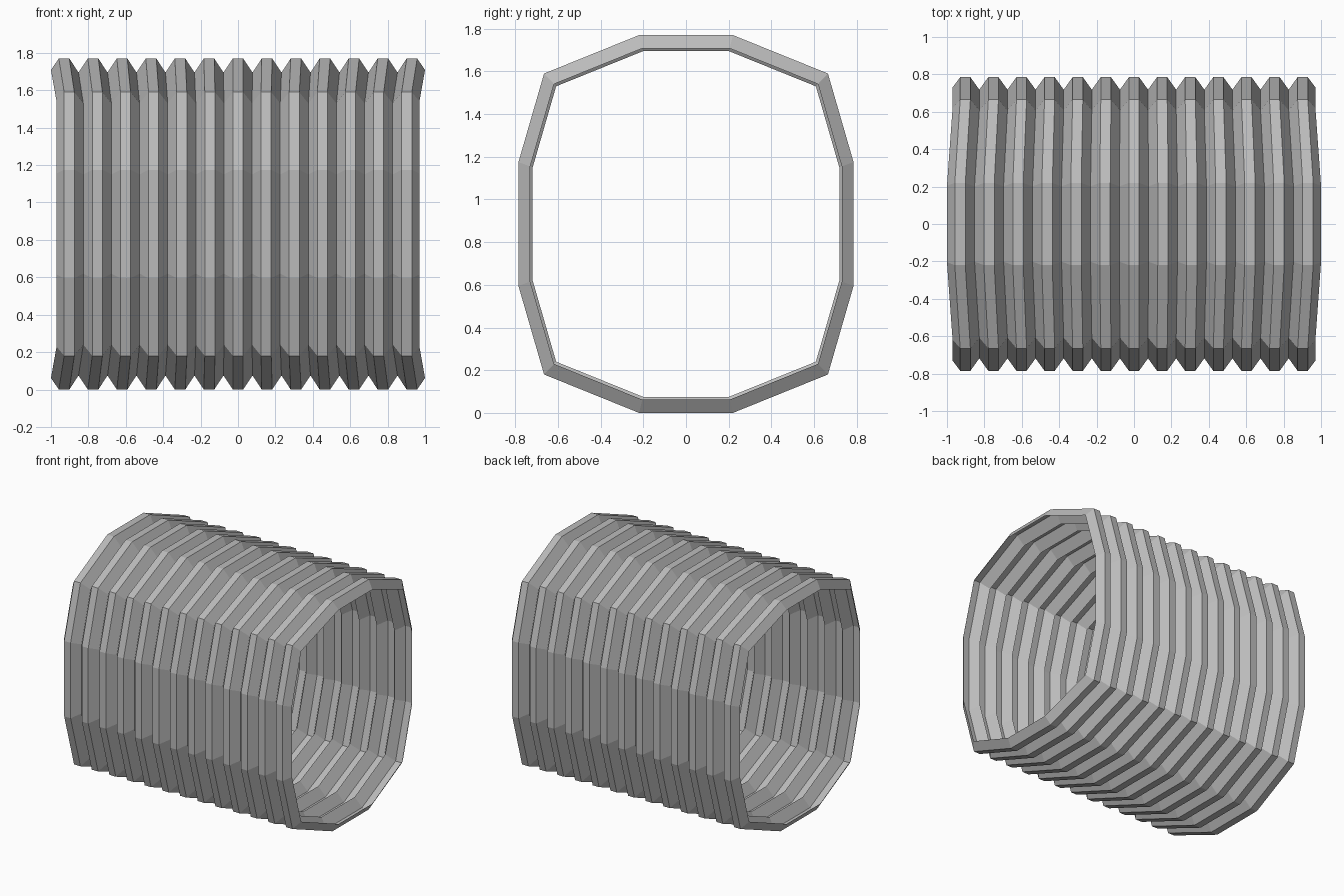
import bpy
import bmesh

if "Cube" in bpy.data.objects:
    bpy.data.objects.remove(bpy.data.objects["Cube"], do_unlink=True)

# Plain grey material
grey = bpy.data.materials.new("plain_grey")
grey.use_nodes = True
colour = (0.5, 0.5, 0.5, 1)
grey.diffuse_color = colour
grey.node_tree.nodes["Principled BSDF"].inputs["Base Color"].default_value = colour

# Twelve-sided cross-section, mirrored from one quarter (y, z about the axis)
MID = 0.885
quarter = [(0.785, 0.29), (0.665, 0.705), (0.22, MID)]
half = quarter + [(-y, z) for y, z in reversed(quarter)]
section = half + [(-y, -z) for y, z in half]

# Lengthwise profile: flat crests with V-shaped valleys between them
RIDGES, PITCH, CREST = 13, 0.155, 0.028
END, VALLEY = 0.93, 0.915
profile = [(-1.0, END)]
for i in range(RIDGES):
    x = (i - (RIDGES - 1) / 2) * PITCH
    profile += [(x - CREST, 1.0), (x + CREST, 1.0)]
    if i < RIDGES - 1:
        profile.append((x + PITCH / 2, VALLEY))
profile.append((1.0, END))

# Loft the rings; the sides are slightly shorter than the top and bottom
bm = bmesh.new()
rings = []
for x, size in profile:
    ring = []
    for y, z in section:
        stretch = 1.0 if abs(y) < 0.3 else 0.97
        ring.append(bm.verts.new((x * stretch, y * size, MID + z * size)))
    rings.append(ring)
for a, b in zip(rings, rings[1:]):
    for i in range(len(section)):
        j = (i + 1) % len(section)
        bm.faces.new((a[i], a[j], b[j], b[i]))
bmesh.ops.recalc_face_normals(bm, faces=bm.faces)

mesh = bpy.data.meshes.new("corrugated_tube")
bm.to_mesh(mesh)
bm.free()
mesh.materials.append(grey)
tube = bpy.data.objects.new("corrugated_tube", mesh)
bpy.context.collection.objects.link(tube)
